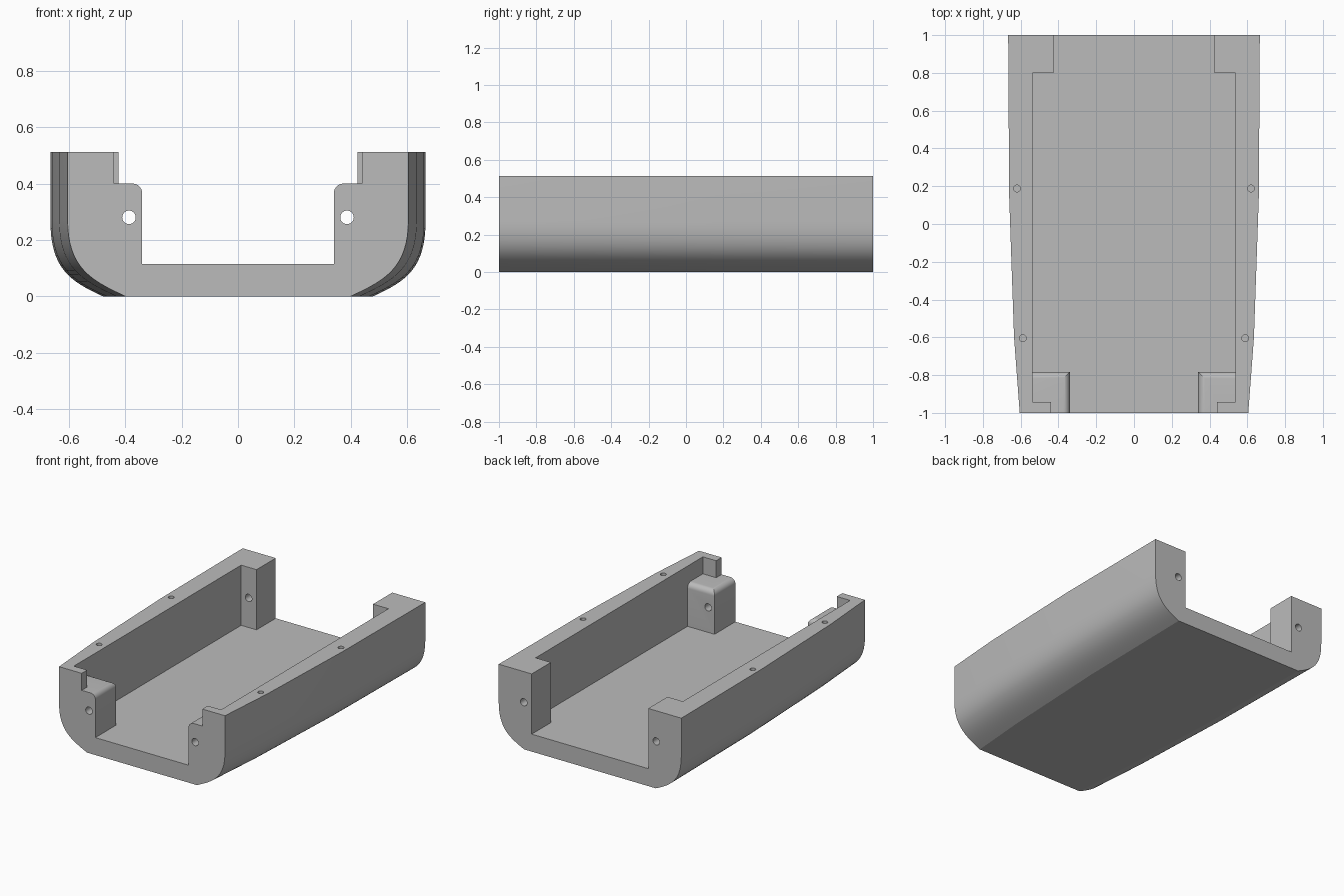
import bpy, bmesh, math
from mathutils import Matrix

if "Cube" in bpy.data.objects:
    bpy.data.objects.remove(bpy.data.objects["Cube"], do_unlink=True)

TOP, FLOOR, LEDGE = 0.512, 0.115, 0.40

grey = bpy.data.materials.new("plain grey")
grey.use_nodes = True
colour = (0.5, 0.5, 0.5, 1)
grey.diffuse_color = colour
grey.node_tree.nodes["Principled BSDF"].inputs["Base Color"].default_value = colour


def make_object(name, bm):
    bmesh.ops.recalc_face_normals(bm, faces=bm.faces)
    mesh = bpy.data.meshes.new(name)
    bm.to_mesh(mesh)
    bm.free()
    mesh.materials.append(grey)
    ob = bpy.data.objects.new(name, mesh)
    bpy.context.collection.objects.link(ob)
    return ob


def half_section(w, b, steps=16):
    """Side wall curving into the flat bottom, from the rim down."""
    ctrl = [(w, 0.27), (w, 0.1), (b + 0.12, 0.055), (b, 0)]
    pts = [(w, TOP)]
    for i in range(steps + 1):
        t = i / steps
        k = [(1 - t) ** 3, 3 * t * (1 - t) ** 2, 3 * t * t * (1 - t), t ** 3]
        pts.append(tuple(sum(a * p[j] for a, p in zip(k, ctrl)) for j in (0, 1)))
    return pts


def prism(name, half, z0, z1):
    """Footprint mirrored in x, extruded from z0 to z1."""
    outline = half + [(-x, y) for x, y in reversed(half)]
    bm = bmesh.new()
    face = bm.faces.new([bm.verts.new((x, y, z0)) for x, y in outline])
    ext = bmesh.ops.extrude_face_region(bm, geom=[face])
    verts = [g for g in ext["geom"] if isinstance(g, bmesh.types.BMVert)]
    bmesh.ops.translate(bm, verts=verts, vec=(0, 0, z1 - z0))
    return make_object(name, bm)


def drill(name, centre, radius, depth, axis):
    bm = bmesh.new()
    turn = Matrix.Rotation(math.pi / 2, 4, "X") if axis == "y" else Matrix()
    bmesh.ops.create_cone(bm, cap_ends=True, segments=32, radius1=radius, radius2=radius,
                          depth=depth, matrix=Matrix.Translation(centre) @ turn)
    return make_object(name, bm)


# Solid hull lofted from front to back
bm = bmesh.new()
rings = []
for y, w, b in [(-1, 0.605, 0.40), (-0.6, 0.635, 0.432), (0.15, 0.661, 0.467), (1, 0.666, 0.48)]:
    half = half_section(w, b)
    loop = half + [(-x, z) for x, z in reversed(half)]
    rings.append([bm.verts.new((x, y, z)) for x, z in loop])
for r0, r1 in zip(rings, rings[1:]):
    n = len(r0)
    for i in range(n):
        j = (i + 1) % n
        bm.faces.new((r0[i], r0[j], r1[j], r1[i]))
bm.faces.new(rings[0])
bm.faces.new(rings[-1])
tray = make_object("open_tray", bm)

# Cavity with end openings, the upper recess above the front blocks, and screw holes
back = [(0.537, 0.8), (0.425, 0.8), (0.425, 1.1)]
cutters = [
    prism("cavity_cutter", [(0.34, -1.1), (0.34, -0.783), (0.537, -0.783)] + back, FLOOR, 0.7),
    prism("upper_recess_cutter", [(0.44, -1.1), (0.44, -0.943), (0.537, -0.943)] + back, LEDGE, 0.7),
]
for s in (-1, 1):
    cutters += [
        drill("front_hole_cutter", (s * 0.387, -0.9, 0.28), 0.024, 0.5, "y"),
        drill("back_hole_cutter", (s * 0.483, 0.9, 0.31), 0.024, 0.5, "y"),
        drill("rim_hole_cutter", (s * 0.619, 0.188, TOP), 0.018, 0.3, "z"),
        drill("rim_hole_cutter", (s * 0.589, -0.605, TOP), 0.018, 0.3, "z"),
    ]
for c in cutters:
    mod = tray.modifiers.new(c.name, "BOOLEAN")
    mod.operation, mod.solver, mod.object = "DIFFERENCE", "EXACT", c
deps = bpy.context.evaluated_depsgraph_get()
cut_mesh = bpy.data.meshes.new_from_object(tray.evaluated_get(deps))
tray.modifiers.clear()
tray.data = cut_mesh
for c in cutters:
    bpy.data.objects.remove(c, do_unlink=True)

# Round the inner top edges of the front blocks
bm = bmesh.new()
bm.from_mesh(tray.data)
bmesh.ops.remove_doubles(bm, verts=bm.verts, dist=0.0001)
bmesh.ops.dissolve_limit(bm, angle_limit=0.002, verts=bm.verts, edges=bm.edges)


def near(a, b):
    return abs(a - b) < 0.002


def is_block_edge(e):
    if not all(near(v.co.z, LEDGE) for v in e.verts):
        return False
    return (all(near(abs(v.co.x), 0.34) for v in e.verts)
            or all(near(v.co.y, -0.783) for v in e.verts))


bmesh.ops.bevel(bm, geom=[e for e in bm.edges if is_block_edge(e)], offset=0.035,
                offset_type="OFFSET", segments=8, profile=0.5, affect="EDGES")
bm.to_mesh(tray.data)
bm.free()

# Smooth the curved walls, keep the corners sharp
bpy.ops.object.select_all(action="DESELECT")
tray.select_set(True)
bpy.context.view_layer.objects.active = tray
bpy.ops.object.shade_smooth_by_angle(angle=math.radians(18))
